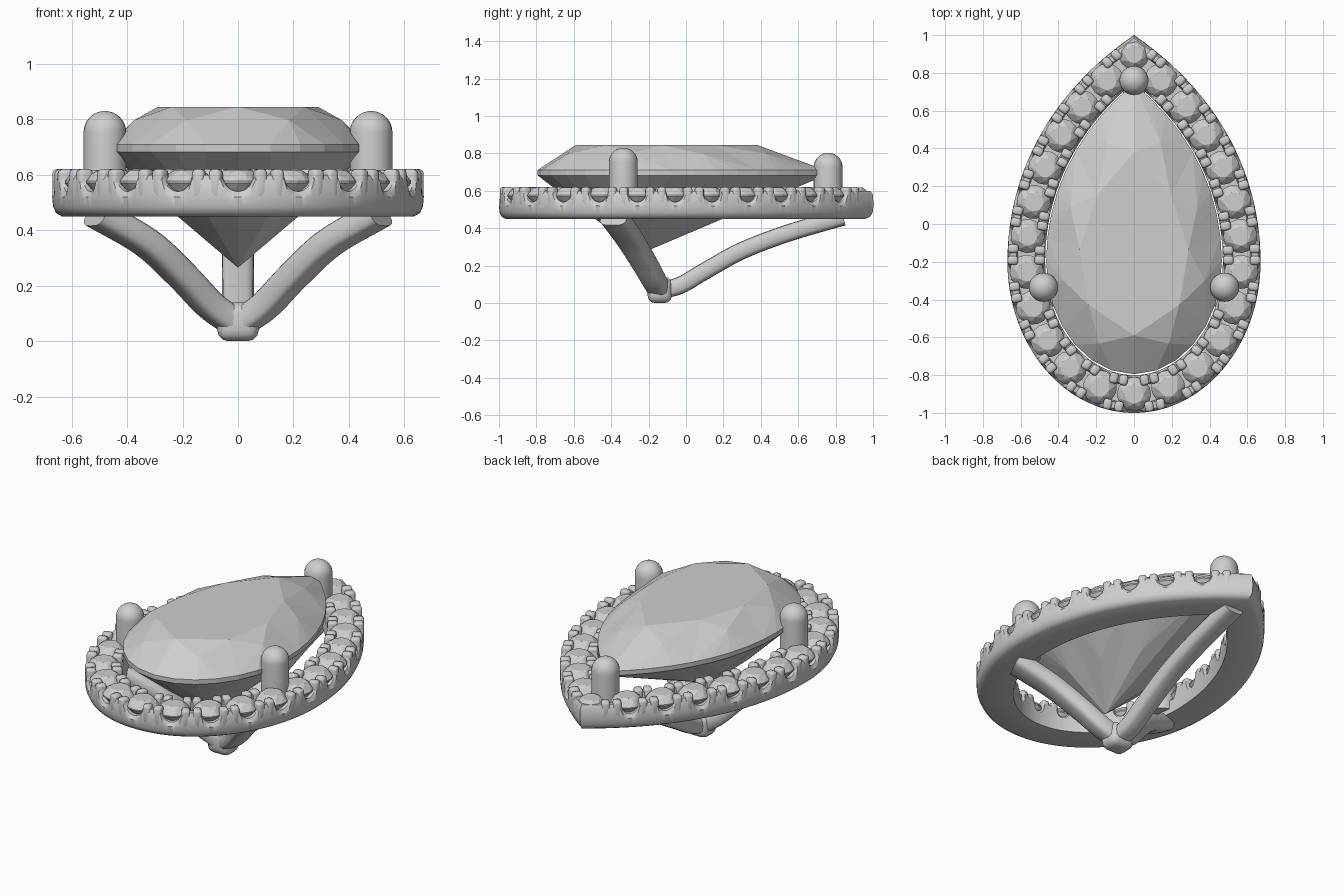
import bpy, bmesh, math
from mathutils import Vector, Matrix
from mathutils.geometry import interpolate_bezier

if "Cube" in bpy.data.objects:
    bpy.data.objects.remove(bpy.data.objects["Cube"])

grey = bpy.data.materials.new("soft grey")
grey.diffuse_color = (0.62, 0.62, 0.62, 1)
grey.use_nodes = True
grey.node_tree.nodes["Principled BSDF"].inputs["Base Color"].default_value = grey.diffuse_color


def finish(name, bm, smooth=None):
    bmesh.ops.remove_doubles(bm, verts=bm.verts, dist=0.0002)
    bmesh.ops.recalc_face_normals(bm, faces=bm.faces)
    me = bpy.data.meshes.new(name)
    bm.to_mesh(me)
    bm.free()
    me.materials.append(grey)
    ob = bpy.data.objects.new(name, me)
    bpy.context.collection.objects.link(ob)
    if smooth:
        bpy.ops.object.select_all(action='DESELECT')
        bpy.context.view_layer.objects.active = ob
        ob.select_set(True)
        bpy.ops.object.shade_smooth_by_angle(angle=math.radians(smooth))
    return ob


def resample(pts, n):
    """n + 1 points evenly spaced along a polyline."""
    acc = [0.0]
    for a, b in zip(pts, pts[1:]):
        acc.append(acc[-1] + (b - a).length)
    out, k = [], 0
    for i in range(n + 1):
        s = acc[-1] * i / n
        while k < len(pts) - 2 and acc[k + 1] < s:
            k += 1
        t = (s - acc[k]) / max(acc[k + 1] - acc[k], 1e-9)
        out.append(pts[k].lerp(pts[k + 1], min(t, 1)))
    return out


# Right half of the pear outline, from the back tip to the round front
V = Vector
half = interpolate_bezier(V((0, 1)), V((.44, .70)), V((.67, .27)), V((.67, -.2)), 200)[:-1]
half += interpolate_bezier(V((.67, -.2)), V((.67, -.64)), V((.37, -1)), V((0, -1)), 200)
half = resample([V(p[:2]) for p in half], 288)
tangents = [(half[min(i + 1, 288)] - half[max(i - 1, 0)]).normalized() for i in range(289)]
tangents[-1] = V((-1, 0))
inward = [V((t.y, -t.x)) for t in tangents]


def offset(d):
    """Half outline moved inward by d, with a clean mitre at the tip."""
    pts = [p + n * d for p, n in zip(half, inward)]
    first = next(i for i, p in enumerate(pts) if p.x > 0.0005)
    tip = V((0, pts[first].y + pts[first].x))
    return [tip.copy() if i < first else p for i, p in enumerate(pts)]


def mirrored(h):
    return h + [V((-p.x, p.y)) for p in h[-2:0:-1]]


# Distances along the centre line of the halo give the stone spacing
mid = offset(0.1)
dist = [0.0]
for a, b in zip(mid, mid[1:]):
    dist.append(dist[-1] + (b - a).length)
step = dist[-1] / 12


def at(s):
    return min(range(289), key=lambda i: abs(dist[i] - s))


def rim(s):
    """Rim height: a round notch beside every stone but the tip one."""
    j = round(s / step)
    u = abs(s - j * step) / 0.047
    return 0.6 - (0.06 * math.sqrt(1 - u * u) if j and u < 1 else 0)


# Halo band: profile of (inset, height, follows rim) swept round the pear
profile = [(.2, .45, 0), (.035, .45, 0), (.014, .462, 0), (.003, .485, 0), (0, .52, 0),
           (.002, -.02, 1), (.014, 0, 1), (.048, 0, 1), (.055, .53, 0), (.145, .53, 0),
           (.152, 0, 1), (.19, 0, 1), (.2, -.015, 1)]
bm = bmesh.new()
heights = [rim(s) for s in dist]
heights += heights[-2:0:-1]
loops = []
for d, z, follow in profile:
    loops.append([bm.verts.new((p.x, p.y, z + (h if follow else 0)))
                  for p, h in zip(mirrored(offset(d)), heights)])
for a, b in zip(loops, loops[1:] + loops[:1]):
    for i in range(len(a)):
        k = (i + 1) % len(a)
        bm.faces.new((a[i], a[k], b[k], b[i]))
finish("halo_band", bm, 35)

# Small rounded prongs in pairs between the stones, on both edges
bm = bmesh.new()
for j in range(12):
    i = at((j + .5) * step)
    for d, gap in ((.029, .031), (.171, .026)):
        for side in (-1, 1):
            p = half[i] + inward[i] * d + tangents[i] * gap * side
            for sx in (-1, 1):
                rot = Matrix.Rotation(math.atan2(tangents[i].y, tangents[i].x * sx), 4, 'Z')
                m = Matrix.Translation((p.x * sx, p.y, .565)) @ rot @ Matrix.Diagonal((.046, .056, .11, 1))
                bmesh.ops.create_cube(bm, size=1, matrix=m)
bmesh.ops.bevel(bm, geom=bm.edges[:], offset=.014, segments=2, profile=.5, affect='EDGES')
finish("halo_prongs", bm, 50)


def brilliant(bm, girdle, c, z, scales):
    """Faceted gem. z: table, crown, girdle top, girdle bottom, pavilion, culet."""
    n, k = len(girdle), len(girdle) // 8

    def ring(idx, s, h):
        return [bm.verts.new((*(c + (girdle[i] - c) * s), h)) for i in idx]
    mains, halves = range(0, n, k), range(k // 2, n, k)
    table = ring(mains, scales[0], z[0])
    crown = ring(halves, scales[1], z[1])
    top = ring(range(n), 1, z[2])
    low = ring(range(n), 1, z[3])
    pav = ring(halves, scales[2], z[4])
    culet = bm.verts.new((c.x, c.y, z[5]))
    bm.faces.new(table)
    for i in range(n):
        q = (i + 1) % n
        bm.faces.new((top[i], low[i], low[q], top[q]))
        bm.faces.new((crown[i // k], top[i], top[q]))
        bm.faces.new((pav[i // k], low[q], low[i]))
    for i in range(8):
        bm.faces.new((table[i], crown[i], table[(i + 1) % 8]))
        bm.faces.new((table[i], crown[i - 1], top[i * k]))
        bm.faces.new((table[i], top[i * k], crown[i]))
        bm.faces.new((low[i * k], pav[i - 1], culet))
        bm.faces.new((low[i * k], culet, pav[i]))


# Pear-shaped centre gem
bm = bmesh.new()
brilliant(bm, mirrored(resample(offset(.205), 16)), V((0, -.24)),
          (.845, .797, .71, .683, .455, .265), (.63, .82, .49))
finish("centre_gem", bm)

# Round gems along the halo
bm = bmesh.new()
for j in range(13):
    i = at(j * step)
    p = mid[i] if j else V((0, mid[0].y + .02))
    r = .09 if j else .082
    for sx in ((1, -1) if 0 < j < 12 else (1,)):
        c = V((p.x * sx, p.y))
        turn = math.atan2(inward[i].y, inward[i].x * sx)
        circle = [c + V((math.cos(turn + a * math.pi / 8), math.sin(turn + a * math.pi / 8))) * r
                  for a in range(16)]
        brilliant(bm, circle, c, (.617, .602, .577, .57, .515, .47), (.58, .8, .5))
finish("halo_gems", bm)

# Three large round-headed prongs
for name, x, y, top in (("back_prong", 0, .76, .803), ("right_prong", .48, -.335, .83),
                        ("left_prong", -.48, -.335, .83)):
    bm = bmesh.new()
    r = .077
    line = [(0, .48), (r, .48)]
    line += [(r * math.cos(a * math.pi / 16), top - r + r * math.sin(a * math.pi / 16)) for a in range(9)]
    rings = [[bm.verts.new((x + q * math.cos(t * math.pi / 12), y + q * math.sin(t * math.pi / 12), h))
              for t in range(24)] for q, h in line]
    for a, b in zip(rings, rings[1:]):
        for t in range(24):
            bm.faces.new((a[t], a[t - 1], b[t - 1], b[t]))
    finish(name, bm, 40)


def strut(name, path, w0, w1, thick):
    """Rounded bar swept along a smooth path, widening from w0 to w1."""
    p = [V(q) for q in path]
    p = [2 * p[0] - p[1]] + p + [2 * p[-1] - p[-2]]
    pts = []
    for i in range(1, len(p) - 2):
        for s in range(6):
            t = s / 6
            pts.append(.5 * (2 * p[i] + (p[i + 1] - p[i - 1]) * t
                       + (2 * p[i - 1] - 5 * p[i] + 4 * p[i + 1] - p[i + 2]) * t * t
                       + (3 * p[i] - p[i - 1] - 3 * p[i + 1] + p[i + 2]) * t ** 3))
    pts.append(p[-2])
    run = pts[-1] - pts[0]
    side = V((-run.y, run.x, 0)).normalized()
    bm = bmesh.new()
    rings = []
    for i, q in enumerate(pts):
        tan = (pts[min(i + 1, len(pts) - 1)] - pts[max(i - 1, 0)]).normalized()
        up = tan.cross(side).normalized()
        w = w0 + (w1 - w0) * i / (len(pts) - 1)
        ring = []
        for a in range(16):
            cs, sn = math.cos(a * math.pi / 8), math.sin(a * math.pi / 8)
            ring.append(bm.verts.new(q + side * w * math.copysign(abs(cs) ** .6, cs)
                                     + up * thick * math.copysign(abs(sn) ** .6, sn)))
        rings.append(ring)
    for a, b in zip(rings, rings[1:]):
        for t in range(16):
            bm.faces.new((a[t], a[t - 1], b[t - 1], b[t]))
    bm.faces.new(rings[0])
    bm.faces.new(rings[-1])
    finish(name, bm, 50)


# Basket struts rising from the foot to the halo
for name, sx in (("right_strut", 1), ("left_strut", -1)):
    strut(name, [(.01 * sx, -.14, .065), (.1 * sx, -.175, .13), (.2 * sx, -.235, .235),
                 (.33 * sx, -.31, .355), (.51 * sx, -.385, .46)], .058, .08, .05)
strut("back_strut", [(0, -.14, .065), (0, -.03, .095), (0, .1, .17), (0, .3, .28),
                     (0, .55, .375), (0, .84, .46)], .055, .06, .046)

# Rounded foot where the struts meet
bm = bmesh.new()
bmesh.ops.create_cube(bm, size=1, matrix=Matrix.Translation((0, -.14, .07)) @ Matrix.Diagonal((.15, .13, .14, 1)))
bmesh.ops.bevel(bm, geom=bm.edges[:], offset=.04, segments=3, profile=.5, affect='EDGES')
finish("foot", bm, 50)
